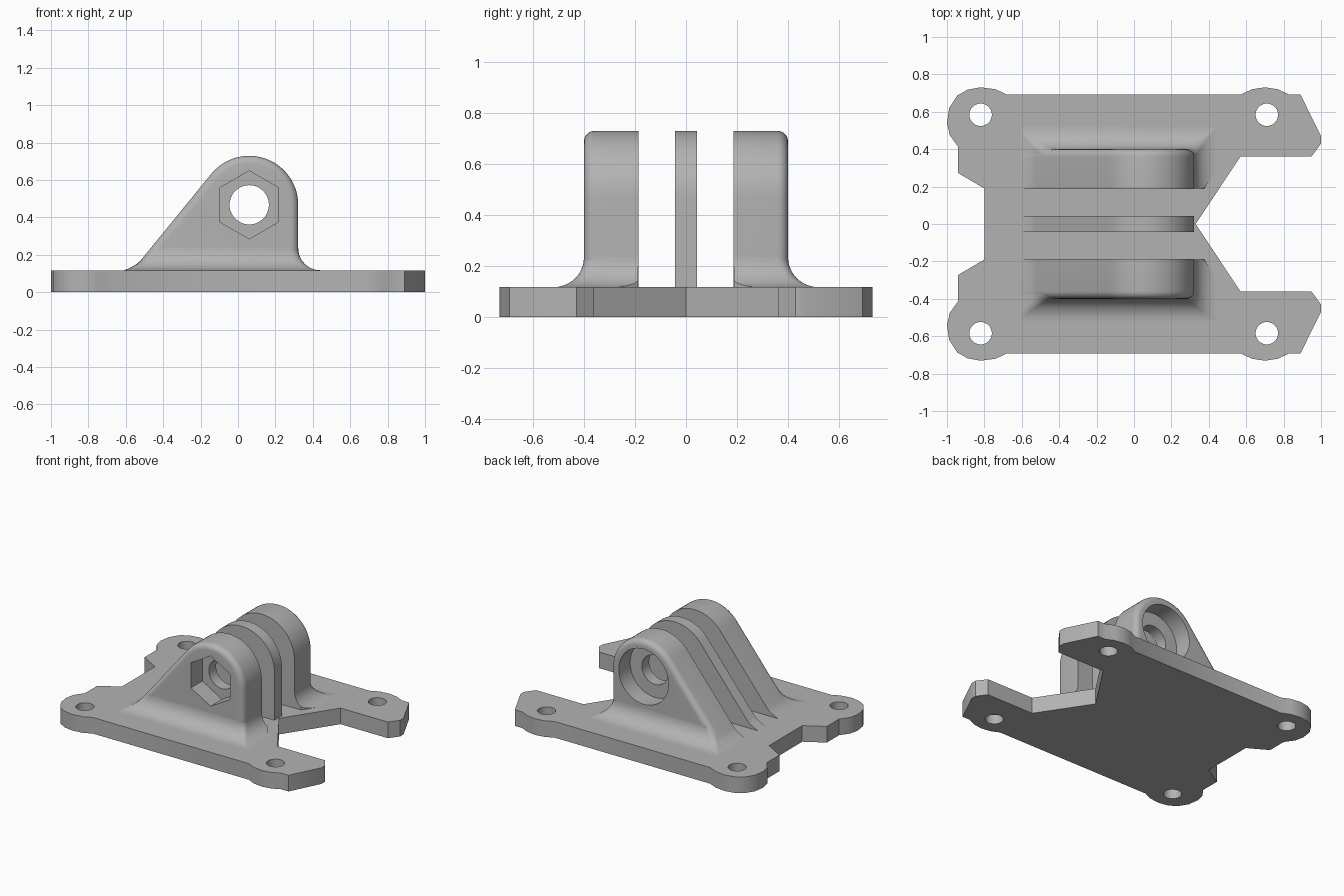
import bpy, bmesh
from math import sin, cos, pi, radians

if "Cube" in bpy.data.objects:
    bpy.data.objects.remove(bpy.data.objects["Cube"], do_unlink=True)

grey = bpy.data.materials.new("light grey")
grey.use_nodes = True
colour = (0.45, 0.45, 0.45, 1)
grey.diffuse_color = colour
grey.node_tree.nodes["Principled BSDF"].inputs["Base Color"].default_value = colour

PLATE = 0.117               # plate thickness
PX, PZ, R = 0.06, 0.467, 0.262   # pivot centre and lug radius
INNER, OUTER = 0.187, 0.40  # lug faces
ROUND = 0.04                # rounded outer rim
FILLET = 0.118              # flare at the lug base
LEAN = radians(50.8)        # slope of the rear edge


def loft(name, rings):
    """Skin a stack of equal rings and cap both ends."""
    bm = bmesh.new()
    loops = [[bm.verts.new(p) for p in ring] for ring in rings]
    n = len(loops[0])
    for a, b in zip(loops, loops[1:]):
        for i in range(n):
            j = (i + 1) % n
            bm.faces.new((a[i], a[j], b[j], b[i]))
    bm.faces.new(loops[0])
    bm.faces.new(loops[-1])
    bmesh.ops.remove_doubles(bm, verts=bm.verts, dist=1e-5)
    bmesh.ops.recalc_face_normals(bm, faces=bm.faces)
    mesh = bpy.data.meshes.new(name)
    bm.to_mesh(mesh)
    bm.free()
    ob = bpy.data.objects.new(name, mesh)
    bpy.context.collection.objects.link(ob)
    mesh.materials.append(grey)
    return ob


def select(ob):
    bpy.ops.object.select_all(action='DESELECT')
    ob.select_set(True)
    bpy.context.view_layer.objects.active = ob


def cut(ob, cutter):
    """Subtract a cutter and remove it."""
    select(ob)
    mod = ob.modifiers.new("cut", 'BOOLEAN')
    mod.operation, mod.solver, mod.object = 'DIFFERENCE', 'EXACT', cutter
    bpy.ops.object.modifier_apply(modifier=mod.name)
    bpy.data.objects.remove(cutter, do_unlink=True)


def smooth(ob):
    select(ob)
    bpy.ops.object.shade_smooth_by_angle(angle=radians(30))


def bore(radius, y0, y1, sides=48):
    """Cutter along y through the pivot, with a vertex on top."""
    turn = [2 * pi * i / sides for i in range(sides)]
    return loft("cutter", [[(PX + radius * sin(a), y, PZ + radius * cos(a)) for a in turn]
                           for y in (y0, y1)])


def rear_x(z):
    """Rear slope with a small flare at the foot."""
    top_x, top_z = PX - R * sin(LEAN), PZ + R * cos(LEAN)
    return top_x - (top_z - z) * cos(LEAN) / sin(LEAN) - 0.045 * max(0, (0.17 - z) / 0.053) ** 2


def lug_ring(y, inset=0.0):
    """Side outline of a lug: upright front, round top, sloping rear."""
    r = R - inset
    steps = 28
    end = pi / 2 + LEAN
    ring = [(PX + r, y, 0.1)]
    ring += [(PX + r * cos(end * i / steps), y, PZ + r * sin(end * i / steps))
             for i in range(steps + 1)]
    feet = (0.17, 0.155, 0.14, 0.127, PLATE)
    ring += [(rear_x(z) + inset / sin(LEAN), y, z) for z in feet]
    ring.append((ring[-1][0], y, 0.1))
    return ring


# Base plate outline, one half, then mirrored
half = [(-0.8, 0.19), (-0.94, 0.272), (-0.94, 0.412), (-0.985, 0.475), (-1, 0.54),
        (-0.988, 0.62), (-0.945, 0.687), (-0.89, 0.718), (-0.82, 0.731), (-0.74, 0.72),
        (-0.68, 0.692), (0.57, 0.692), (0.63, 0.72), (0.70, 0.731), (0.77, 0.72),
        (0.83, 0.692), (0.89, 0.692), (1, 0.47), (1, 0.43), (0.95, 0.362), (0.57, 0.362)]
outline = half + [(0.33, 0)] + [(x, -y) for x, y in reversed(half)]
plate = loft("base_plate", [[(x, y, z) for x, y in outline] for z in (0, PLATE)])

# Screw holes
for x in (-0.82, 0.71):
    for y in (-0.584, 0.584):
        turn = [2 * pi * i / 32 for i in range(32)]
        cut(plate, loft("cutter", [[(x + 0.06 * cos(a), y + 0.06 * sin(a), z) for a in turn]
                                   for z in (-0.1, 0.3)]))
smooth(plate)

# Centre fin
fin = loft("centre_fin", [lug_ring(y) for y in (-0.043, 0.043)])
cut(fin, bore(0.105, -0.2, 0.2))
smooth(fin)


def flare_ring(t, side):
    """Horizontal section of the flared lug base, t = 0 at the top."""
    f = FILLET * (1 - cos(t))
    z = PLATE + FILLET * (1 - sin(t))
    rho = 0.003 + ROUND * cos(t)
    inner = INNER + 0.002
    xl, xr, yo = rear_x(z) + 0.002, PX + R + f, OUTER + f
    xin = min(xr, 0.375)
    ring = [(xl, inner), (xin, inner), (xr, inner + 1.5 * (xr - xin))]
    for cx, start in ((xr - rho, 0), (xl + rho, pi / 2)):
        ring += [(cx + rho * cos(start + pi / 8 * i), yo - rho + rho * sin(start + pi / 8 * i))
                 for i in range(5)]
    return [(x, side * y, z) for x, y in ring]


# Outer lugs with rounded rims, pivot bores, nut and bolt recesses, flared bases
for side, name in ((-1, "front_lug"), (1, "back_lug")):
    rings = [lug_ring(side * INNER)]
    for i in range(7):
        a = pi / 2 * i / 6
        rings.append(lug_ring(side * (OUTER - ROUND + ROUND * sin(a)), ROUND * (1 - cos(a))))
    lug = loft(name, rings)
    cut(lug, bore(0.105, side * 0.1, side * 0.6))
    if side < 0:
        cut(lug, bore(0.182, -0.27, -0.6, 6))
    else:
        cut(lug, bore(0.2, 0.27, 0.6))
    smooth(lug)
    smooth(loft(name + "_flare", [flare_ring(pi / 2 * i / 10, side) for i in range(11)]))
